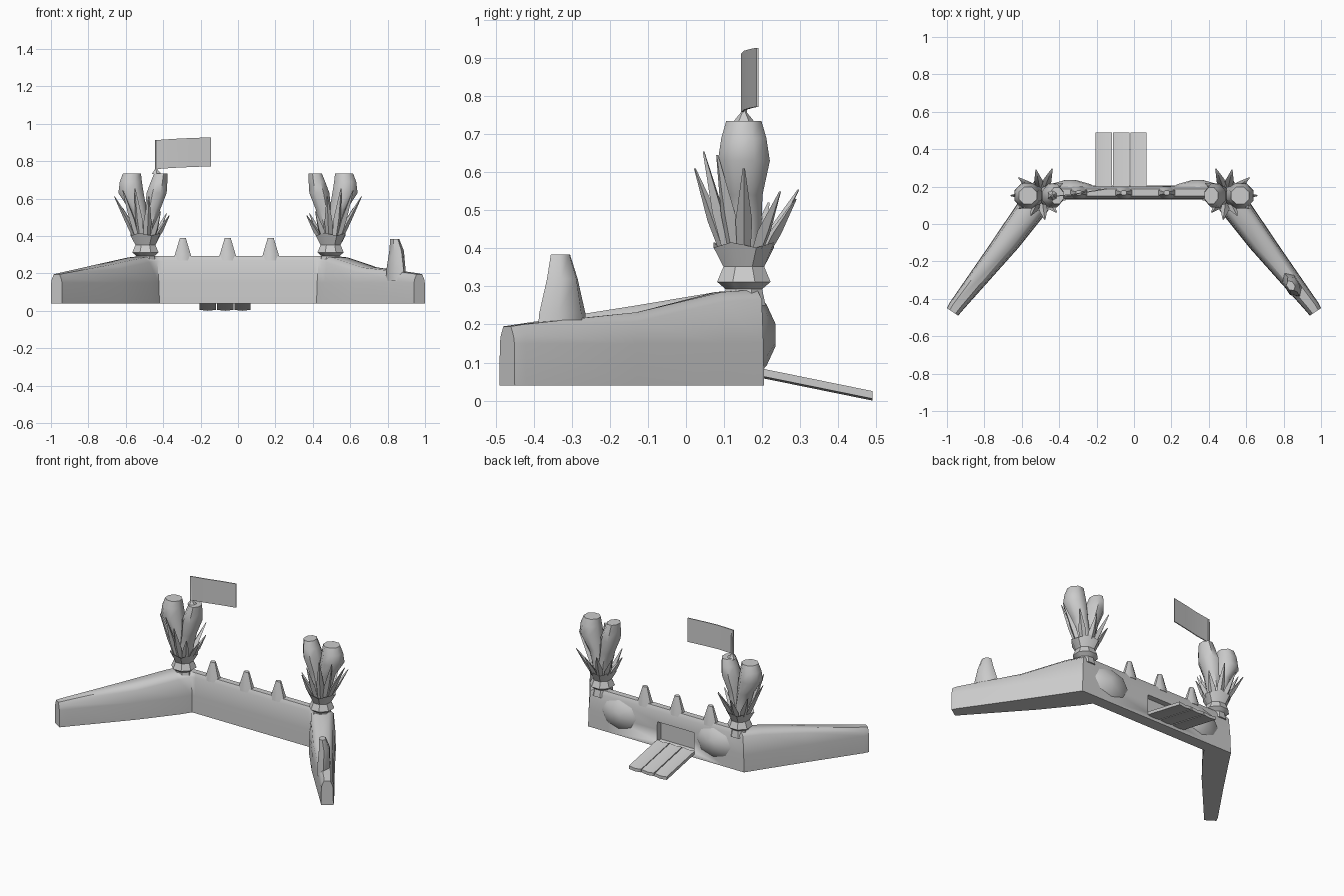
import bpy, bmesh
from math import sin, cos, radians, pi
from mathutils import Vector

if "Cube" in bpy.data.objects:
    bpy.data.objects.remove(bpy.data.objects["Cube"])


def loft(name, rings, angle=40):
    """Skin closed rings of equal point count and cap both ends."""
    bm = bmesh.new()
    vs = [[bm.verts.new(p) for p in r] for r in rings]
    n = len(vs[0])
    for a, b in zip(vs, vs[1:]):
        for i in range(n):
            bm.faces.new((a[i], a[(i + 1) % n], b[(i + 1) % n], b[i]))
    bm.faces.new(vs[0])
    bm.faces.new(vs[-1])
    bmesh.ops.recalc_face_normals(bm, faces=bm.faces)
    me = bpy.data.meshes.new(name)
    bm.to_mesh(me)
    bm.free()
    me.polygons.foreach_set("use_smooth", [True] * len(me.polygons))
    me.set_sharp_from_angle(angle=radians(angle))
    ob = bpy.data.objects.new(name, me)
    bpy.context.collection.objects.link(ob)
    return ob


def ring(x, y, z, rx, ry, n=8, rot=0.5):
    return [(x + rx * cos(2 * pi * (i + rot) / n), y + ry * sin(2 * pi * (i + rot) / n), z)
            for i in range(n)]


def box(name, x0, x1, y0, y1, z0, z1):
    return loft(name, [[(x0, y0, z), (x1, y0, z), (x1, y1, z), (x0, y1, z)] for z in (z0, z1)], 30)


# Rampart: cross-sections swept from left wing tip to right wing tip
def section(outer, inner, h, s):
    o, i = Vector((s * outer[0], outer[1], 0)), Vector((s * inner[0], inner[1], 0))
    prof = [(0, .04), (.02, .15), (.08, h - .025), (.25, h),
            (.75, h), (.92, h - .025), (.98, .15), (1, .04)]
    return [o.lerp(i, t) + Vector((0, 0, z)) for t, z in prof]


def half(s, mid_h):
    return [section(*a, s) for a in [
        ((1.0, -.45), (.94, -.49), .195),
        ((.985, -.42), (.91, -.455), .2),
        ((.785, -.13), (.62, -.13), mid_h),
        ((.63, .10), (.46, .07), .285),
        ((.56, .205), (.42, .13), .292),
        ((.42, .205), (.40, .13), .292)]]


wall = loft("rampart", half(-1, .25) + half(1, .232)[::-1], 50)

# Gate opening cut into the back of the rampart
cutter = box("gate_cutter", -.2, .065, .165, .26, .075, .2)
cutter.hide_render = True
cutter.hide_viewport = True
cut = wall.modifiers.new("gate", "BOOLEAN")
cut.operation = "DIFFERENCE"
cut.object = cutter

# Ramp planks behind the gate
for k, x in enumerate((-.205, -.112, -.02)):
    loft(f"ramp_plank_{k + 1}",
         [[(x, y, z), (x + .043, y, z - .005), (x + .087, y, z), (x + .087, y, z + .02),
           (x + .043, y, z + .014), (x, y, z + .02)] for y, z in ((.2, .064), (.49, .005))], 30)

# Teeth along the rampart
for k, x in enumerate((-.295, -.055, .175)):
    loft(f"tooth_{k + 1}", [ring(x, .167, .27, .056, .036), ring(x, .167, .3, .046, .032),
                            ring(x, .167, .39, .017, .014)], 50)

# Single horn on the right wing
along, across = Vector((.54, -.84, 0)), Vector((.84, .54, 0))


def horn_ring(z, a, b, dx, dy):
    c = Vector((.85 + dx, -.325 + dy, z))
    return [c + along * a * cos(i * pi / 3) + across * b * sin(i * pi / 3) for i in range(6)]


loft("wing_horn", [horn_ring(.16, .08, .045, -.005, 0), horn_ring(.23, .072, .042, -.005, 0),
                   horn_ring(.32, .048, .036, -.002, 0), horn_ring(.384, .03, .022, -.012, -.005)], 50)

# Towers: collar, two-lobed bulb, thorn crown, rear buttress
COLLAR = [(.25, .062), (.293, .052), (.312, .076), (.352, .058), (.402, .086), (.385, .05)]
LOBES = {"outer": [(.35, .012, .038, .045), (.46, .022, .043, .05), (.54, .04, .05, .053),
                   (.63, .077, .073, .074), (.69, .078, .064, .064), (.735, .072, .052, .05)],
         "inner": [(.35, -.012, .038, .045), (.46, -.022, .04, .05), (.54, -.038, .044, .053),
                   (.63, -.06, .058, .07), (.69, -.073, .048, .06), (.735, -.082, .038, .048)]}
THORNS = [(0, .165, .61), (38, .155, .55), (78, .14, .53), (112, .155, .555), (150, .13, .52),
          (190, .13, .51), (228, .12, .53), (262, .13, .61), (298, .12, .655), (330, .14, .645)]
CX, CY = .495, .152


def thorn(name, s, ang, reach, top):
    d = Vector((s * cos(radians(ang)), sin(radians(ang)), 0))
    t = Vector((-d.y, d.x, 0))
    c = Vector((s * CX, CY, 0))
    rings = []
    for r, z, w in ((.04, .36, .016), (.055 + .3 * (reach - .05), .36 + .45 * (top - .36), .022),
                    (reach, top, .003)):
        p = c + d * r + Vector((0, 0, z))
        rings.append([p + d * w * .8, p + t * w, p - d * w * .8, p - t * w])
    loft(name, rings, 60)


for side, s in (("left", -1), ("right", 1)):
    loft(f"{side}_tower_collar",
         [[(x, y, z + (.014 * (i % 2) if z > .39 else 0))
           for i, (x, y, _) in enumerate(ring(s * CX, CY, z, r, r))] for z, r in COLLAR], 35)
    for lobe, prof in LOBES.items():
        loft(f"{side}_tower_{lobe}_lobe",
             [ring(s * (CX + dx), CY, z, rx, ry) for z, dx, rx, ry in prof], 50)
    for k, (a, r, z) in enumerate(THORNS):
        thorn(f"{side}_tower_thorn_{k + 1}", s, a, r, z)
    loft(f"{side}_rear_buttress",
         [[(s * (.34 + rx * cos(i * pi / 4)), y, .172 + rz * sin(i * pi / 4)) for i in range(8)]
          for y, rx, rz in ((.19, .14, .105), (.212, .11, .08), (.235, .03, .03))], 50)

# Flag pole on the left tower and its slightly curved flag
loft("flag_pole", [ring(-.435, .152, .73, .03, .03, 6), ring(-.438, .152, .757, .008, .008, 6),
                   ring(-.438, .15, .912, .006, .006, 6)], 40)
loft("flag", [[(-.445 + .3 * t, y - .003, z0), (-.445 + .3 * t, y + .003, z0),
               (-.445 + .3 * t, y + .003, z0 + .155), (-.445 + .3 * t, y - .003, z0 + .155)]
              for t, y, z0 in ((0, .148, .757), (.33, .155, .764), (.67, .172, .769), (1, .188, .772))], 40)
